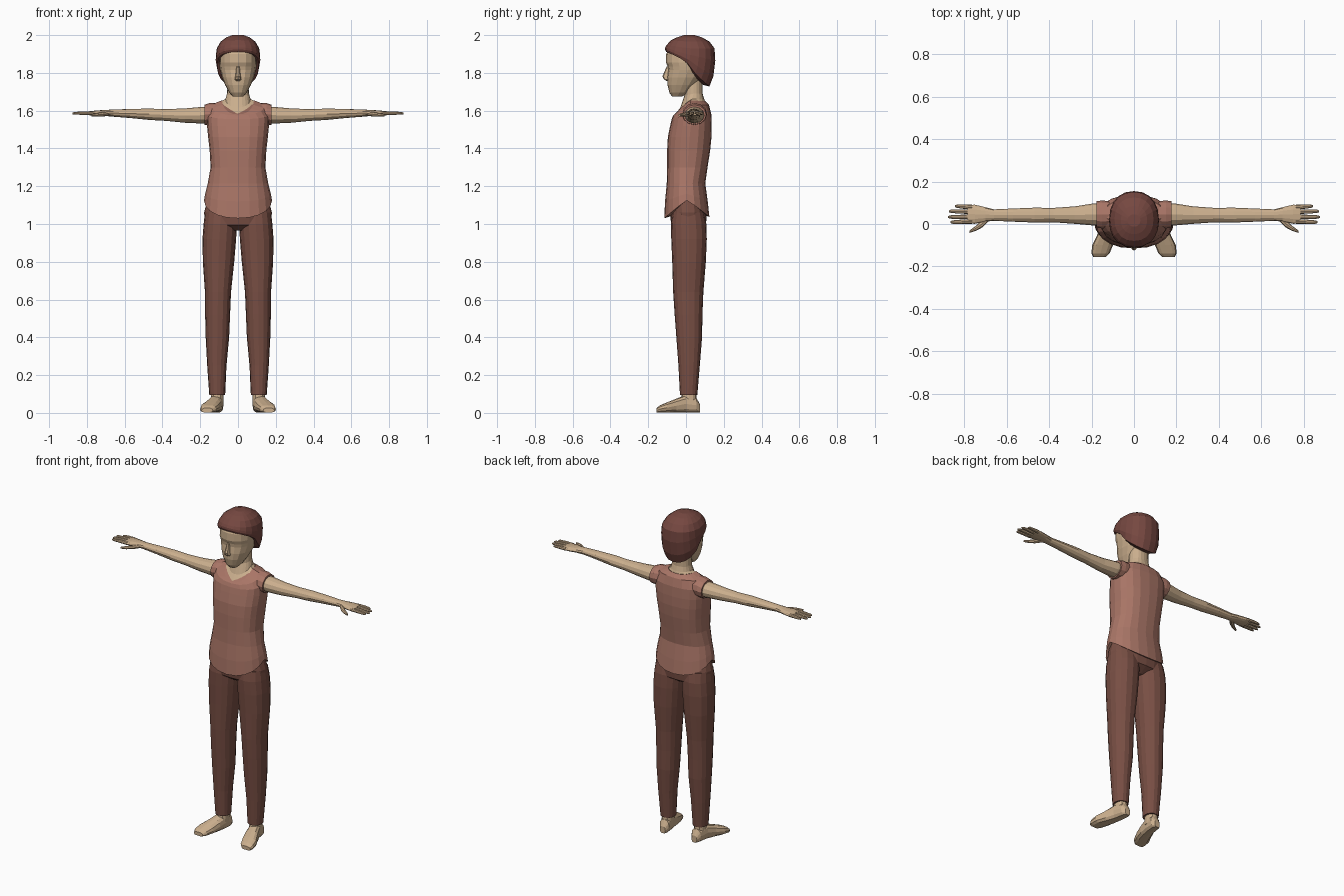
import bpy, bmesh, math


def material(name, rgb):
    m = bpy.data.materials.new(name)
    m.diffuse_color = (*rgb, 1)
    return m


SKIN = material("skin_tan", (0.60, 0.43, 0.27))
SHIRT = material("shirt_salmon", (0.40, 0.18, 0.135))
TROUSERS = material("trouser_brown", (0.19, 0.078, 0.058))
HAIR = material("hair_brown", (0.18, 0.064, 0.052))


def bend(v, p):
    return math.copysign(abs(v) ** p, v)


def level(z, cx, front, back, rx, drop_f=0, drop_b=0, sides=20, p=0.9, dp=1.0):
    """Horizontal ring between two y limits; the front and back may dip."""
    pts = []
    for i in range(sides):
        t = 2 * math.pi * i / sides
        c, s = bend(math.cos(t), p), bend(math.sin(t), p)
        dip = (drop_f if s < 0 else drop_b) * abs(math.sin(t)) ** dp
        y = (front + back) / 2 + (back - front) / 2 * s
        pts.append((cx + rx * c, y, z - dip))
    return pts


def across(x, cy, cz, ry, rz, sides=12):
    """Ring facing along x."""
    a = [2 * math.pi * i / sides for i in range(sides)]
    return [(x, cy + ry * math.cos(t), cz + rz * math.sin(t)) for t in a]


def sole(y, cx, w, h, sides=12):
    """Ring facing along y with a flattened underside."""
    a = [2 * math.pi * i / sides for i in range(sides)]
    return [(cx + w * bend(math.cos(t), 0.8), y,
             max(0.003, h / 2 + h / 2 * bend(math.sin(t), 0.8))) for t in a]


def loft(name, rings, mat, mirror=False, caps=True):
    bm = bmesh.new()
    rows = [[bm.verts.new(p) for p in r] for r in rings]
    n = len(rows[0])
    for a, b in zip(rows, rows[1:]):
        for i in range(n):
            j = (i + 1) % n
            bm.faces.new((a[i], a[j], b[j], b[i]))
    if caps:
        bm.faces.new(rows[0])
        bm.faces.new(rows[-1])
    bmesh.ops.recalc_face_normals(bm, faces=bm.faces)
    me = bpy.data.meshes.new(name)
    bm.to_mesh(me)
    bm.free()
    me.materials.append(mat)
    ob = bpy.data.objects.new(name, me)
    bpy.context.collection.objects.link(ob)
    if mirror:
        m = ob.modifiers.new("mirror", 'MIRROR')
        m.use_mirror_merge = False
    return ob


# Sleeveless top: dipped hem, waist, chest, scooped neckline
loft("shirt", [
    level(1.13, 0, -0.085, 0.095, 0.160, 0.09, 0.08),
    level(1.125, 0, -0.115, 0.124, 0.180, 0.095, 0.088),
    level(1.16, 0, -0.111, 0.115, 0.174, 0.04, 0.04),
    level(1.215, 0, -0.102, 0.102, 0.160),
    level(1.30, 0, -0.100, 0.114, 0.145, p=0.82),
    level(1.39, 0, -0.100, 0.128, 0.150, p=0.8),
    level(1.46, 0, -0.096, 0.135, 0.158, p=0.8),
    level(1.52, 0, -0.084, 0.136, 0.164, p=0.8),
    level(1.58, 0, -0.076, 0.134, 0.166, 0.025, p=0.8),
    level(1.63, 0, -0.068, 0.122, 0.145, 0.055, p=0.85),
    level(1.655, 0, -0.062, 0.103, 0.085, 0.075, 0.005),
], SHIRT)

# Armhole edges
loft("armhole", [
    across(0.09, 0.045, 1.585, 0.060, 0.058),
    across(0.15, 0.045, 1.582, 0.066, 0.058),
    across(0.178, 0.045, 1.578, 0.062, 0.053),
], SHIRT, mirror=True)

# Upper chest and neck
loft("neck", [
    level(1.652, 0, -0.060, 0.102, 0.084, 0.076, 0.005),
    level(1.662, 0, -0.030, 0.096, 0.066, 0.045),
    level(1.69, 0, -0.008, 0.088, 0.058, 0.01),
    level(1.77, 0, -0.008, 0.088, 0.054),
], SKIN)

# Head with jaw, eye hollow and brow
loft("head", [
    level(1.675, 0, -0.074, -0.020, 0.028, sides=16),
    level(1.695, 0, -0.088, 0.020, 0.046, sides=16),
    level(1.735, 0, -0.098, 0.060, 0.068, sides=16),
    level(1.775, 0, -0.100, 0.095, 0.084, sides=16),
    level(1.815, 0, -0.095, 0.115, 0.094, sides=16),
    level(1.835, 0, -0.098, 0.120, 0.097, sides=16),
    level(1.855, 0, -0.106, 0.125, 0.099, sides=16),
    level(1.90, 0, -0.105, 0.125, 0.098, sides=16),
    level(1.95, 0, -0.080, 0.105, 0.080, sides=16),
], SKIN)
loft("nose", [
    level(1.757, 0, -0.102, -0.08, 0.012, sides=8),
    level(1.765, 0, -0.117, -0.08, 0.018, sides=8),
    level(1.782, 0, -0.125, -0.08, 0.014, sides=8),
    level(1.835, 0, -0.102, -0.08, 0.008, sides=8),
], SKIN)

# Short hair: high at the forehead, low at the nape
loft("hair", [
    level(1.852, 0, -0.090, 0.090, 0.085, -0.06, 0.115, dp=0.7),
    level(1.850, 0, -0.106, 0.124, 0.110, -0.062, 0.122, dp=0.7),
    level(1.868, 0, -0.111, 0.145, 0.118, -0.056, 0.085, dp=0.8),
    level(1.895, 0, -0.110, 0.155, 0.117, -0.04, 0.03),
    level(1.93, 0, -0.102, 0.151, 0.112, -0.018),
    level(1.965, 0, -0.080, 0.125, 0.092, -0.008),
    level(1.988, 0, -0.048, 0.085, 0.062),
    level(2.0, 0, -0.012, 0.045, 0.030),
], HAIR)

# Trousers: hips and two tapering legs
loft("trouser_hips", [
    level(0.965, 0, -0.035, 0.060, 0.060),
    level(0.995, 0, -0.078, 0.106, 0.172),
    level(1.06, 0, -0.086, 0.110, 0.180),
    level(1.15, 0, -0.080, 0.092, 0.155),
], TROUSERS)
loft("trouser_leg", [level(z, cx, f, b, rx, sides=16) for z, cx, f, b, rx in (
    (0.095, 0.110, -0.032, 0.060, 0.042),
    (0.25, 0.112, -0.040, 0.073, 0.051),
    (0.40, 0.109, -0.051, 0.085, 0.062),
    (0.52, 0.108, -0.060, 0.087, 0.066),
    (0.64, 0.106, -0.068, 0.092, 0.069),
    (0.80, 0.103, -0.073, 0.105, 0.083),
    (0.92, 0.099, -0.078, 0.110, 0.089),
    (1.00, 0.094, -0.080, 0.108, 0.088),
    (1.06, 0.090, -0.070, 0.095, 0.085))], TROUSERS, mirror=True)

# Bare feet turned slightly outward
loft("ankle", [
    level(0.04, 0.112, -0.030, 0.058, 0.034, sides=12),
    level(0.13, 0.110, -0.020, 0.052, 0.032, sides=12),
], SKIN, mirror=True)
loft("foot", [sole(*r) for r in (
    (0.074, 0.108, 0.018, 0.045),
    (0.055, 0.109, 0.032, 0.080),
    (0.00, 0.116, 0.036, 0.095),
    (-0.05, 0.130, 0.043, 0.076),
    (-0.10, 0.148, 0.049, 0.056),
    (-0.138, 0.158, 0.043, 0.040),
    (-0.155, 0.163, 0.030, 0.026))], SKIN, mirror=True)

# Outstretched arm with flat palm
loft("arm", [across(*r) for r in (
    (0.12, 0.045, 1.578, 0.052, 0.045),
    (0.19, 0.045, 1.576, 0.052, 0.044),
    (0.28, 0.042, 1.574, 0.041, 0.038),
    (0.38, 0.042, 1.577, 0.034, 0.031),
    (0.47, 0.042, 1.581, 0.035, 0.030),
    (0.57, 0.042, 1.585, 0.031, 0.024),
    (0.66, 0.042, 1.587, 0.027, 0.019),
    (0.70, 0.045, 1.588, 0.034, 0.016),
    (0.75, 0.046, 1.587, 0.045, 0.014),
    (0.785, 0.046, 1.586, 0.044, 0.011))], SKIN, mirror=True)

# Fingers and thumb
for i, (y0, y1, tip) in enumerate(((0.080, 0.084, 0.845), (0.058, 0.060, 0.873),
                                   (0.034, 0.033, 0.877), (0.012, 0.009, 0.866))):
    mid = (0.77 + tip) / 2
    loft(f"finger_{i + 1}", [
        across(0.765, y0, 1.587, 0.011, 0.010, 8),
        across(mid, (y0 + y1) / 2, 1.587, 0.010, 0.009, 8),
        across(tip - 0.01, y1, 1.586, 0.008, 0.007, 8),
        across(tip, y1, 1.585, 0.004, 0.004, 8),
    ], SKIN, mirror=True)
loft("thumb", [
    across(0.685, 0.030, 1.585, 0.016, 0.012, 8),
    across(0.715, 0.002, 1.581, 0.018, 0.012, 8),
    across(0.745, -0.020, 1.578, 0.012, 0.010, 8),
    across(0.775, -0.036, 1.576, 0.006, 0.006, 8),
], SKIN, mirror=True)
